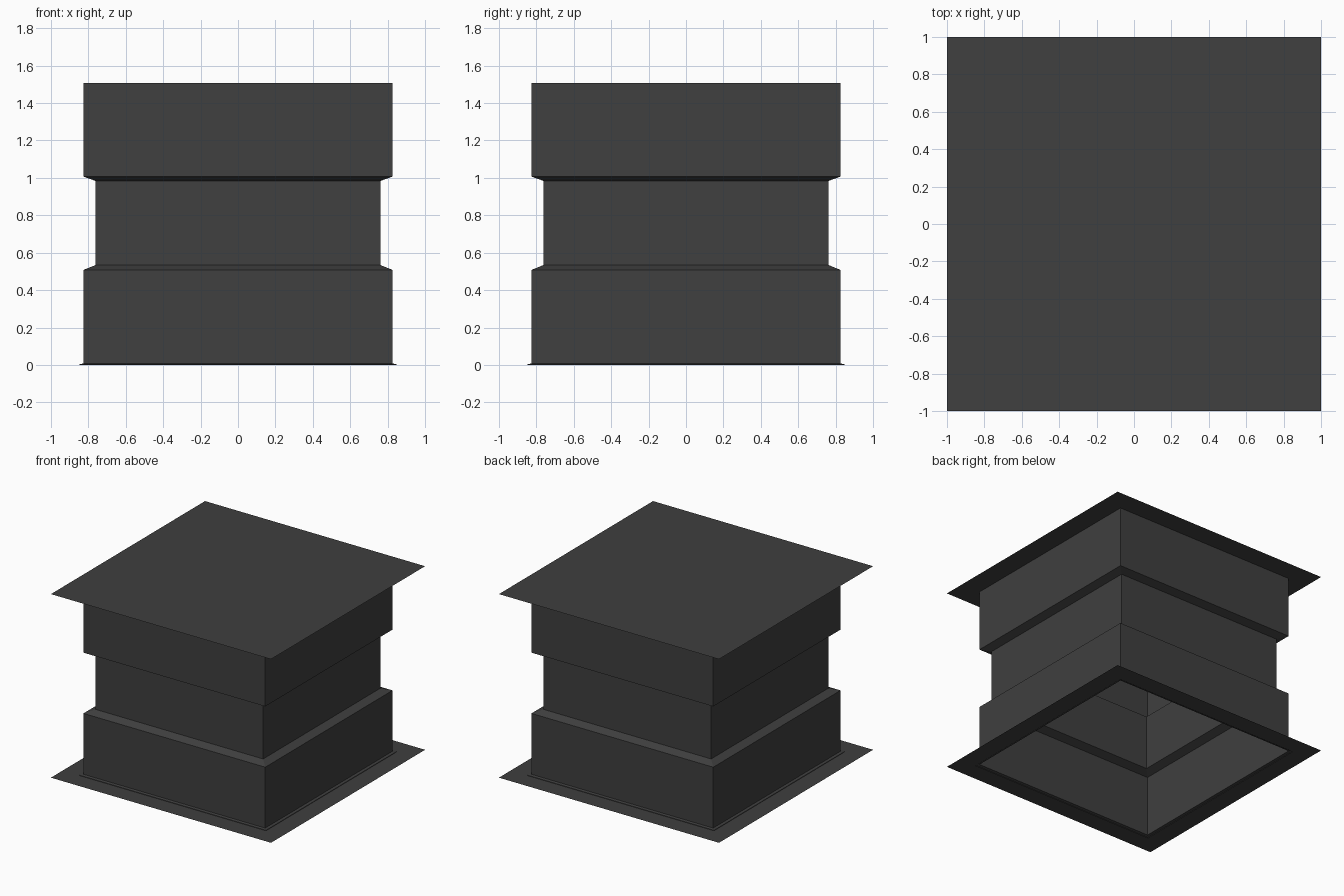
import bpy, bmesh

if "Cube" in bpy.data.objects:
    bpy.data.objects.remove(bpy.data.objects["Cube"])

dark_grey = bpy.data.materials.new("dark grey")
dark_grey.diffuse_color = (0.05, 0.05, 0.05, 1)
dark_grey.use_nodes = True
dark_grey.node_tree.nodes["Principled BSDF"].inputs["Base Color"].default_value = dark_grey.diffuse_color


def square_loft(name, profile, cap_top=False):
    """Open sheet shell through square rings given as (half width, z)."""
    bm = bmesh.new()
    rings = [[bm.verts.new((sx * h, sy * h, z))
              for sx, sy in ((-1, -1), (1, -1), (1, 1), (-1, 1))]
             for h, z in profile]
    for a, b in zip(rings, rings[1:]):
        for i in range(4):
            j = (i + 1) % 4
            bm.faces.new((a[i], a[j], b[j], b[i]))
    if cap_top:
        bm.faces.new(rings[-1])
    mesh = bpy.data.meshes.new(name)
    bm.to_mesh(mesh)
    bm.free()
    mesh.materials.append(dark_grey)
    obj = bpy.data.objects.new(name, mesh)
    bpy.context.collection.objects.link(obj)
    return obj


# Bottom flange with its small raised lip, open in the middle
square_loft("base_flange", [(1, 0), (0.848, 0), (0.848, 0.004), (0.826, 0.008)])

# Hollow column with a recessed waist
square_loft("column_walls", [(0.826, 0.008), (0.826, 0.508), (0.762, 0.534),
                             (0.762, 0.984), (0.826, 1.007), (0.826, 1.508)])

# Thin flat sheet on top
square_loft("top_sheet", [(1, 1.508)], cap_top=True)
